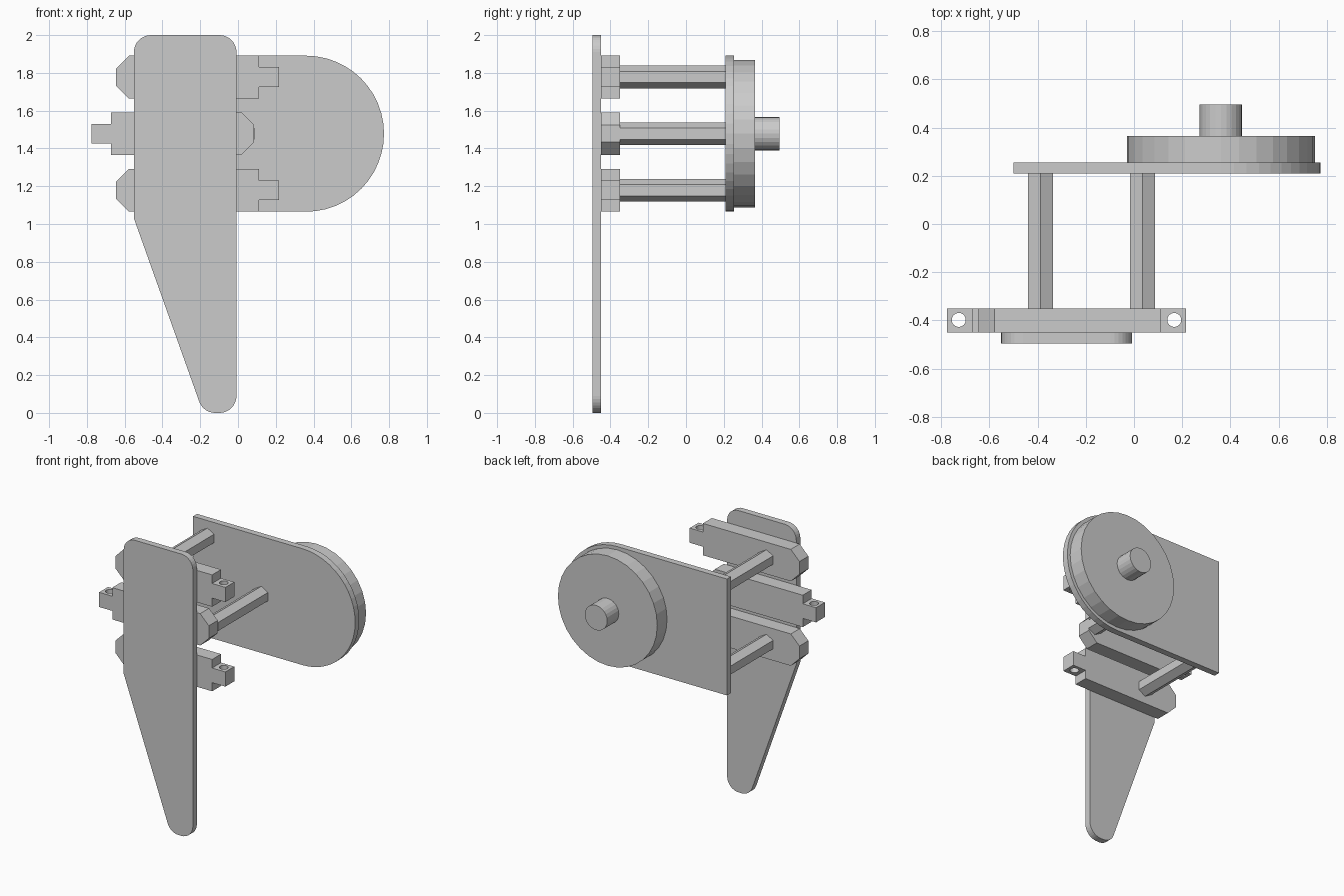
import bpy, bmesh
from math import cos, sin, pi, tan
from mathutils import Vector

if "Cube" in bpy.data.objects:
    bpy.data.objects.remove(bpy.data.objects["Cube"])


def prism(name, pts, y0, y1):
    """Extrude an (x, z) outline from y0 to y1."""
    bm = bmesh.new()
    face = bm.faces.new([bm.verts.new((x, y0, z)) for x, z in pts])
    ext = bmesh.ops.extrude_face_region(bm, geom=[face])
    moved = [v for v in ext["geom"] if isinstance(v, bmesh.types.BMVert)]
    bmesh.ops.translate(bm, verts=moved, vec=(0, y1 - y0, 0))
    bmesh.ops.recalc_face_normals(bm, faces=bm.faces)
    mesh = bpy.data.meshes.new(name)
    bm.to_mesh(mesh)
    bm.free()
    obj = bpy.data.objects.new(name, mesh)
    bpy.context.collection.objects.link(obj)
    return obj


def arc(cx, cz, r, a0, a1, n):
    return [(cx + r * cos(a0 + (a1 - a0) * i / n), cz + r * sin(a0 + (a1 - a0) * i / n))
            for i in range(n + 1)]


def ring(cx, cz, r, n, start=0.0):
    return arc(cx, cz, r, start, start + 2 * pi, n)[:-1]


def fillet(corners, n=8):
    """Round each (x, z, radius) corner of a polygon."""
    out = []
    for i, (x, z, r) in enumerate(corners):
        p = Vector((x, z))
        if r == 0:
            out.append((x, z))
            continue
        a = (Vector(corners[i - 1][:2]) - p).normalized()
        b = (Vector(corners[(i + 1) % len(corners)][:2]) - p).normalized()
        half = a.angle(b) / 2
        c = p + (a + b).normalized() * (r / sin(half))
        va = (p + a * (r / tan(half)) - c).normalized()
        vb = (p + b * (r / tan(half)) - c).normalized()
        sweep = va.angle(vb)
        for k in range(n + 1):
            t = sweep * k / n
            d = (va * sin(sweep - t) + vb * sin(t)) / sin(sweep)
            out.append(tuple(c + d * r))
    return out


# Tapered front plate with rounded corners
prism("front_plate", fillet([(-0.551, 2, 0.09), (-0.551, 1.03, 0), (-0.184, 0, 0.09),
                             (-0.008, 0, 0.09), (-0.008, 2, 0.09)]), -0.495, -0.45)


# Crossbars: chamfered at one end, drilled tab at the other
def bar(name, cz, mirror):
    half = [(-0.646, 0.045), (-0.578, 0.113), (0.112, 0.113), (0.112, 0.052), (0.216, 0.052)]
    pts = half + [(x, -z) for x, z in reversed(half)]
    if mirror:
        pts = [(-0.56 - x, z) for x, z in pts]
    obj = prism(name, [(x, cz + z) for x, z in pts], -0.45, -0.35)
    hole_x = -0.727 if mirror else 0.167
    bpy.ops.mesh.primitive_cylinder_add(vertices=24, radius=0.029, depth=0.4,
                                        location=(hole_x, -0.398, cz))
    cutter = bpy.context.object
    cutter.hide_render = True
    mod = obj.modifiers.new("hole", 'BOOLEAN')
    mod.operation, mod.solver, mod.object = 'DIFFERENCE', 'EXACT', cutter
    bpy.context.view_layer.objects.active = obj
    bpy.ops.object.modifier_apply(modifier=mod.name)
    bpy.data.objects.remove(cutter)


for label, cz, mirror in (("top", 1.778, False), ("middle", 1.478, True), ("bottom", 1.178, False)):
    bar(label + "_bar", cz, mirror)
    # Hexagonal rod joining the bar to the back plate
    prism(label + "_rod", ring(0.036 if mirror else -0.387, cz, 0.06, 6, pi / 2), -0.35, 0.21)

# Back plate with one round end, then the disc and its hub
CX, CZ = 0.36, 1.478
prism("back_plate", [(-0.5, CZ + 0.413), (-0.5, CZ - 0.413)]
      + arc(CX, CZ, 0.413, -pi / 2, pi / 2, 24), 0.21, 0.255)
prism("wheel_disc", ring(CX, CZ, 0.39, 32), 0.255, 0.365)
prism("wheel_hub", ring(CX, CZ, 0.088, 24), 0.365, 0.495)
